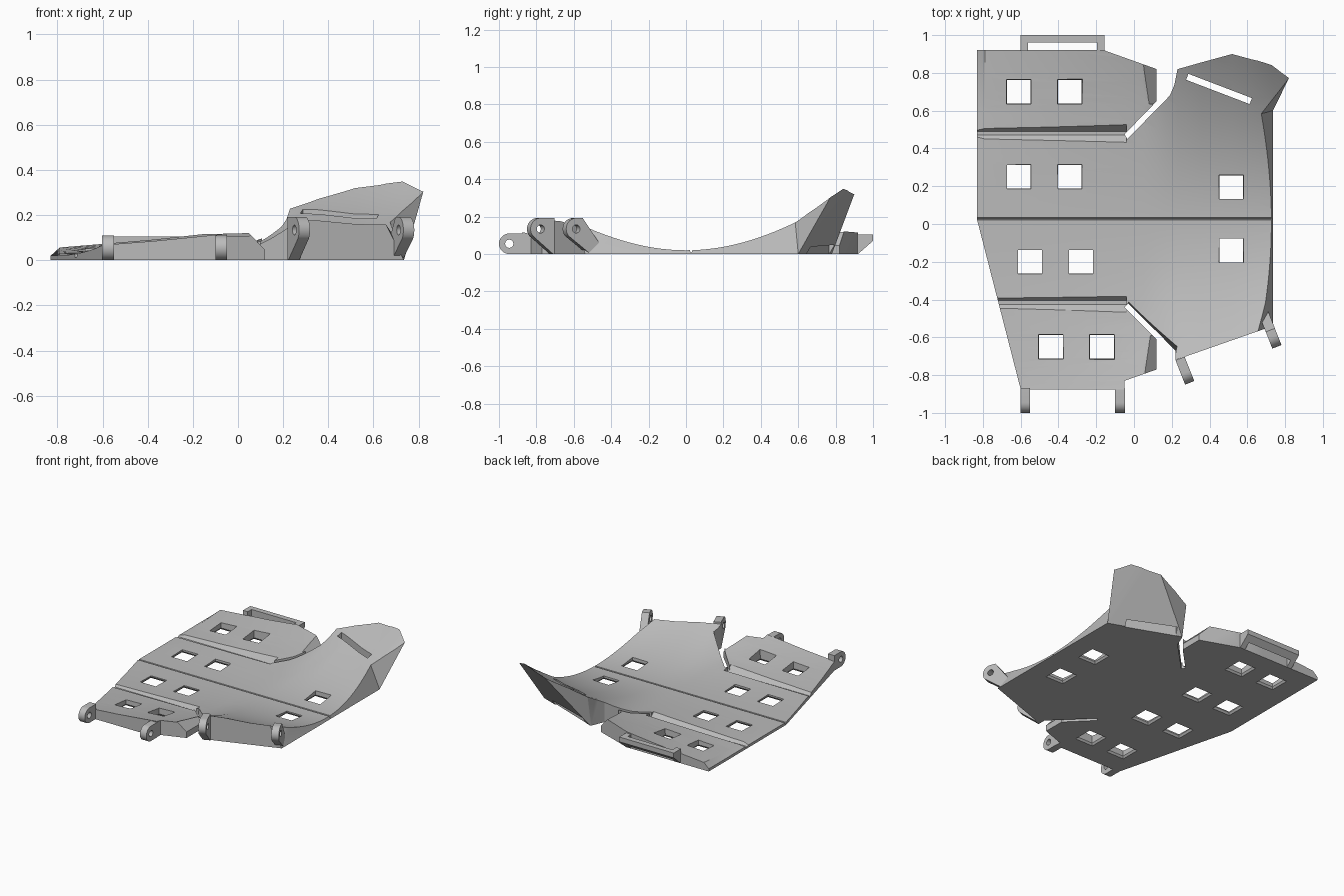
import bpy, bmesh, math
from mathutils import Matrix, Vector

if "Cube" in bpy.data.objects:
    bpy.data.objects.remove(bpy.data.objects["Cube"])

grey = bpy.data.materials.new("plastic grey")
grey.use_nodes = True
grey.diffuse_color = (0.5, 0.5, 0.5, 1)
grey.node_tree.nodes["Principled BSDF"].inputs["Base Color"].default_value = (0.5, 0.5, 0.5, 1)


def finish(name, bm, triangulate=False):
    bmesh.ops.recalc_face_normals(bm, faces=bm.faces)
    if triangulate:
        bmesh.ops.triangulate(bm, faces=bm.faces)
    mesh = bpy.data.meshes.new(name)
    bm.to_mesh(mesh)
    bm.free()
    mesh.materials.append(grey)
    obj = bpy.data.objects.new(name, mesh)
    bpy.context.collection.objects.link(obj)
    return obj


def loft(name, rings):
    """Closed solid through rings of equal point count."""
    bm = bmesh.new()
    loops = [[bm.verts.new(p) for p in ring] for ring in rings]
    n = len(loops[0])
    for a, b in zip(loops, loops[1:]):
        for i in range(n):
            j = (i + 1) % n
            bm.faces.new((a[i], a[j], b[j], b[i]))
    bm.faces.new(loops[0])
    bm.faces.new(loops[-1])
    return finish(name, bm, True)


def along_x(name, profile, x0, x1):
    return loft(name, [[(x, y, z) for y, z in profile] for x in (x0, x1)])


def combine(target, tool, operation='DIFFERENCE'):
    mod = target.modifiers.new("cut", 'BOOLEAN')
    mod.operation, mod.solver, mod.object = operation, 'EXACT', tool
    bpy.context.view_layer.objects.active = target
    bpy.ops.object.modifier_apply(modifier=mod.name)
    bpy.data.objects.remove(tool)


# Curved shell: flat underside, top trough that deepens along x
stations = [(-0.83, 0.0), (-0.79, 0.043), (-0.37, 0.085), (0.05, 0.14), (0.12, 0.205),
            (0.17, 0.255), (0.23, 0.31), (0.36, 0.345), (0.52, 0.37), (0.62, 0.41),
            (0.73, 0.465), (0.82, 0.475), (0.95, 0.475)]
STEPS = 48
rings = []
for x, k in stations:
    ys = [1.0 - 2.0 * i / STEPS for i in range(STEPS + 1)]
    top = [(x, y, 0.02 + k * y * y) for y in ys]
    rings.append(top + [(x, -1.0, 0), (x, 1.0, 0)])
body = loft("brace_shell", rings)

# Outline: floor point, then offset of the same point at the upper level
outline = [
    (-0.83, 0.02, 0, 0), (-0.60, -0.875, 0, 0), (-0.05, -0.875, 0, 0), (-0.05, -0.83, 0, 0),
    (0.12, -0.77, 0, 0), (0.12, -0.61, 0, 0), (-0.05, -0.44, 0, 0),
    (-0.03, -0.42, 0.02, 0.06), (0.22, -0.67, 0.02, 0.06), (0.22, -0.72, 0, 0),
    (0.735, -0.54, -0.2, -0.07), (0.735, 0.02, -0.16, 0), (0.735, 0.58, -0.145, -0.02),
    (0.735, 0.60, 0.113, 0.227), (0.235, 0.78, 0.356, 0.15), (0.23, 0.775, 0, 0.075),
    (0.19, 0.68, 0, 0), (-0.035, 0.45, 0, 0), (-0.05, 0.475, 0, 0), (0.12, 0.65, 0, 0),
    (0.12, 0.82, 0, 0), (-0.16, 0.92, 0, 0), (-0.835, 0.92, 0, 0)]


def outline_ring(z):
    lift = max(z, 0) / 0.4
    return [(x + dx * lift, y + dy * lift, z) for x, y, dx, dy in outline]


combine(body, loft("outline_cutter", [outline_ring(z) for z in (-0.1, 0, 0.45)]), 'INTERSECT')

# Fold groove across the length and the two side grooves
combine(body, along_x("fold_cutter", [(0.014, 0.06), (0.024, 0.008), (0.03, 0.008), (0.045, 0.06)], -1, 1))
side_groove = [(0.58, 0.12), (0.49, 0.012), (0.47, 0.012), (0.425, 0.05), (0.425, 0.12)]
for shift in (0, -0.895):
    combine(body, along_x("groove_cutter", [(y + shift, z) for y, z in side_groove], -1, -0.04))

# Chamfered lobe ends
for y0, y1 in ((-0.9, -0.59), (0.635, 0.95)):
    wedge = [(0.125, 0.04), (0.035, 0.135), (0.125, 0.2)]
    combine(body, loft("lobe_cutter", [[(x, y, z) for x, z in wedge] for y in (y0, y1)]))

# Square vent holes, flared at the underside
vents = [(-0.61, 0.7), (-0.34, 0.7), (-0.61, 0.25), (-0.34, 0.25), (-0.55, -0.2), (-0.28, -0.2),
         (-0.44, -0.65), (-0.17, -0.65), (0.515, 0.195), (0.515, -0.14)]
for cx, cy in vents:
    combine(body, loft("vent_cutter", [
        [(cx + sx * r, cy + sy * r, z) for sx, sy in ((-1, -1), (1, -1), (1, 1), (-1, 1))]
        for r, z in ((0.08, -0.01), (0.063, 0.014), (0.068, 0.1), (0.068, 0.5))]))

# Strap slot through the thumb wing
bm = bmesh.new()
bmesh.ops.create_cube(bm, size=1, matrix=Matrix.Translation((0.45, 0.715, 0.2))
                      @ Matrix.Rotation(-0.365, 4, 'Z') @ Matrix.Diagonal((0.36, 0.034, 0.6, 1)))
combine(body, finish("strap_slot_cutter", bm))


# Hinge lugs: rounded plates with a pin hole, pointing away from the edge
def lug(name, base, direction, reach, height, radius, low_angle, back, width=0.052):
    d = Vector(direction).normalized()
    side = Vector((-d.y, d.x))
    cz = height - radius
    arc = [math.radians(low_angle + (90 - low_angle) * i / 14) for i in range(15)]
    profile = [(0, 0)]
    profile += [(reach - radius + radius * math.cos(a), cz + radius * math.sin(a)) for a in arc]
    profile += back
    hole = [(reach - radius + 0.022 * math.cos(a), cz + 0.022 * math.sin(a))
            for a in (math.tau * i / 20 for i in range(20))]

    def plate(label, points, w):
        return loft(label, [[(base[0] + d.x * u + side.x * s, base[1] + d.y * u + side.y * s, z)
                             for u, z in points] for s in (-w / 2, w / 2)])
    obj = plate(name, profile, width)
    combine(obj, plate("pin_cutter", hole, width * 2))
    return obj


low_back = [(-0.006, 0.11), (-0.006, 0)]
parts = [body,
         lug("outer_front_lug", (-0.576, -0.875), (0, -1), 0.125, 0.11, 0.055, -90, low_back),
         lug("inner_front_lug", (-0.074, -0.875), (0, -1), 0.125, 0.11, 0.055, -90, low_back),
         lug("inner_tall_lug", (0.247, -0.72), (0.37, -0.93), 0.13, 0.192, 0.058, -40,
             [(-0.008, 0.192), (-0.008, 0)]),
         lug("outer_tall_lug", (0.705, -0.52), (0.37, -0.93), 0.14, 0.192, 0.058, -40,
             [(0.045, 0.192), (-0.05, 0.06)])]

# Strap loop on the back edge
loop = along_x("strap_loop", [(0.915, 0), (0.92, 0), (1.0, 0.07), (1.0, 0.105), (0.915, 0.105)], -0.6, -0.155)
combine(loop, along_x("loop_cutter", [(0.85, -0.1), (0.96, -0.1), (0.96, 0.3), (0.85, 0.3)], -0.562, -0.197))
parts.append(loop)

for obj in parts:
    bpy.ops.object.select_all(action='DESELECT')
    obj.select_set(True)
    bpy.context.view_layer.objects.active = obj
    bpy.ops.object.shade_smooth_by_angle(angle=math.radians(20))
